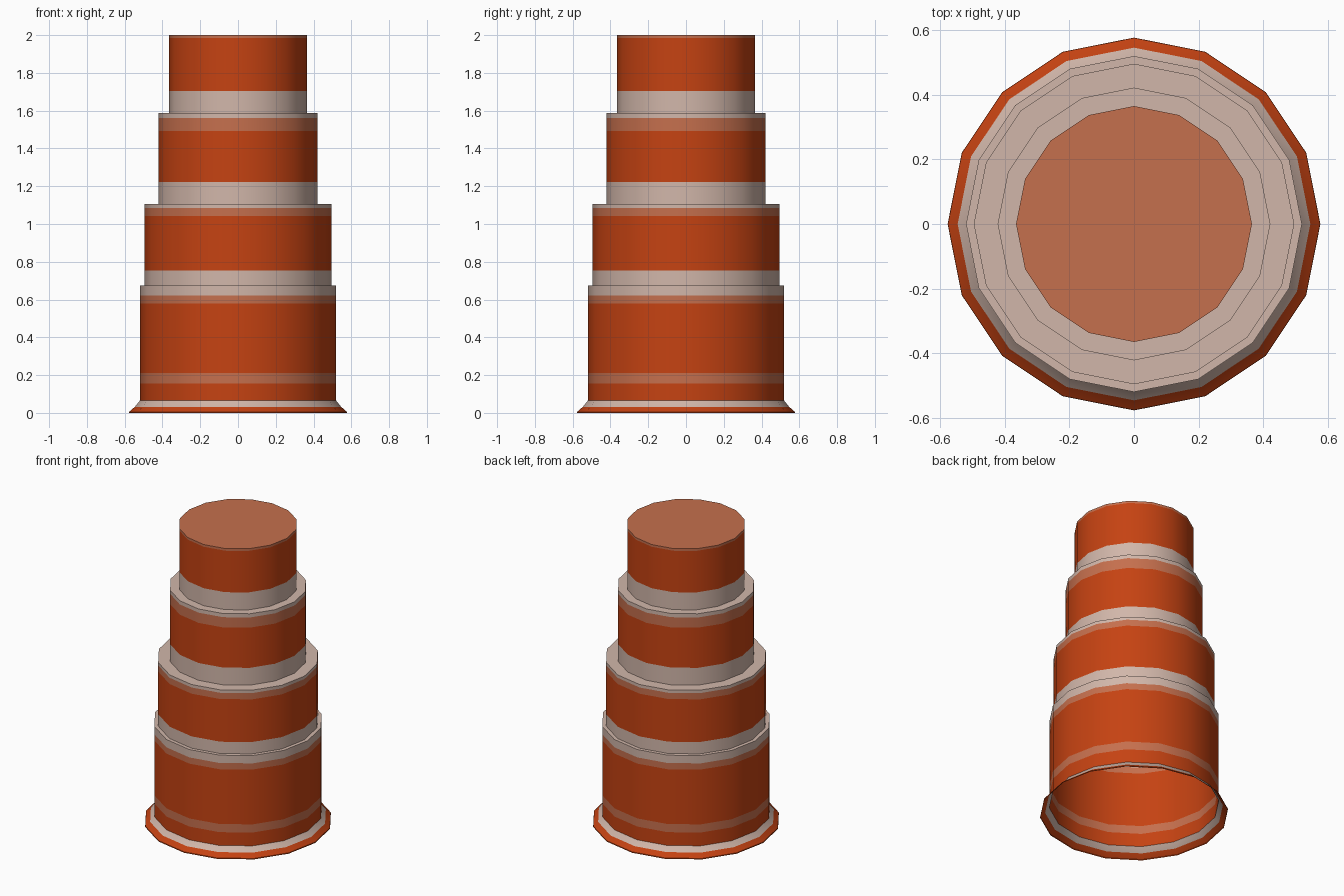
import bpy, bmesh, math

if "Cube" in bpy.data.objects:
    bpy.data.objects.remove(bpy.data.objects["Cube"])

SIDES = 16


def material(name, rgb):
    m = bpy.data.materials.new(name)
    m.diffuse_color = (*rgb, 1)
    m.use_nodes = True
    m.node_tree.nodes["Principled BSDF"].inputs["Base Color"].default_value = m.diffuse_color
    return m


MATS = {
    "O": material("orange", (0.56, 0.055, 0.006)),
    "M": material("faded_orange", (0.56, 0.16, 0.075)),
    "P": material("pale_band", (0.64, 0.47, 0.40)),
}
KEYS = list(MATS)


def lathe(name, start, bands, cap=None):
    """Turn a profile: start is (radius, z), each band is (radius, z, colour)."""
    bm = bmesh.new()

    def ring(r, z):
        return [bm.verts.new((r * math.cos(2 * math.pi * i / SIDES),
                              r * math.sin(2 * math.pi * i / SIDES), z))
                for i in range(SIDES)]

    low = ring(*start)
    for r, z, colour in bands:
        high = ring(r, z)
        for i in range(SIDES):
            j = (i + 1) % SIDES
            f = bm.faces.new((low[i], low[j], high[j], high[i]))
            f.material_index = KEYS.index(colour)
        low = high
    if cap:
        bm.faces.new(low).material_index = KEYS.index(cap)
    me = bpy.data.meshes.new(name)
    bm.to_mesh(me)
    bm.free()
    for m in MATS.values():
        me.materials.append(m)
    ob = bpy.data.objects.new(name, me)
    bpy.context.collection.objects.link(ob)
    bpy.ops.object.select_all(action="DESELECT")
    ob.select_set(True)
    bpy.context.view_layer.objects.active = ob
    bpy.ops.object.shade_smooth_by_angle(angle=math.radians(30))
    return ob


def tier(name, r, z0, bands, next_r=None, cap=None):
    """Straight wall of coloured bands, ending in a pale ledge or a cap."""
    rows = [(r, z, c) for z, c in bands]
    if next_r:
        rows.append((next_r, bands[-1][0], "P"))
    lathe(name, (r, z0), rows, cap)


# Flared foot, open underneath
lathe("base_flare", (0.577, 0.0), [(0.576, 0.006, "O"), (0.546, 0.032, "O"), (0.52, 0.065, "P")])

# Stacked tiers, bottom to top
tier("bottom_tier", 0.52, 0.065,
     [(0.155, "O"), (0.21, "M"), (0.58, "O"), (0.622, "M"), (0.675, "P")], 0.496)
tier("lower_middle_tier", 0.496, 0.675,
     [(0.755, "P"), (1.043, "O"), (1.085, "M"), (1.105, "P")], 0.422)
tier("upper_middle_tier", 0.422, 1.105,
     [(1.222, "P"), (1.493, "O"), (1.562, "M"), (1.587, "P")], 0.365)
tier("top_tier", 0.365, 1.587,
     [(1.705, "P"), (1.985, "O"), (2.0, "M")], cap="M")
